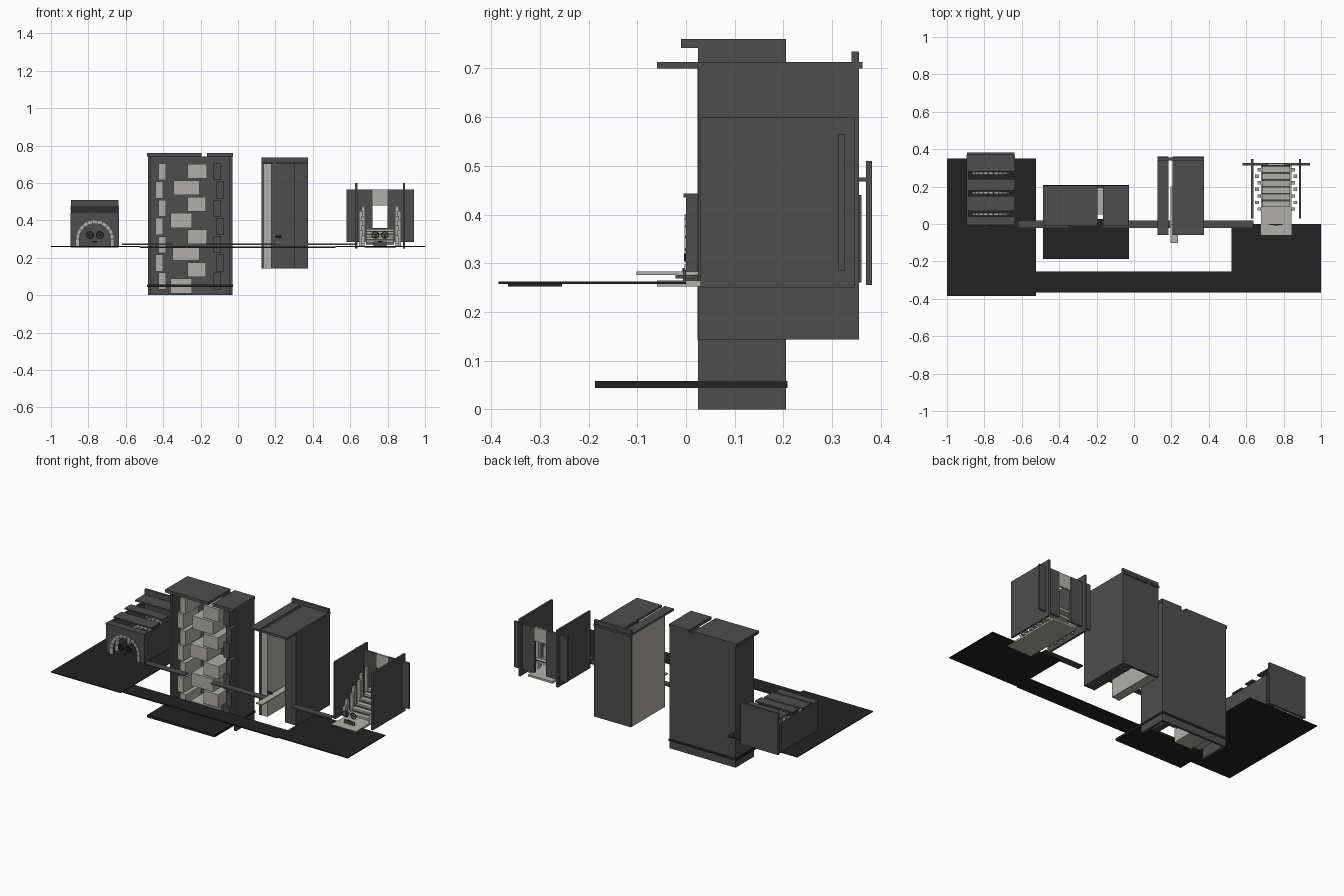
import bpy, bmesh, math
from mathutils import Matrix

old = bpy.data.objects.get("Cube")
if old:
    bpy.data.objects.remove(old)


def material(name, r, g, b):
    m = bpy.data.materials.new(name)
    m.use_nodes = True
    m.diffuse_color = (r, g, b, 1)
    m.node_tree.nodes["Principled BSDF"].inputs["Base Color"].default_value = (r, g, b, 1)
    return m


GREY = material("dark grey", 0.075, 0.075, 0.075)
PALE = material("pale stone", 0.44, 0.43, 0.40)
BLACK = material("near black", 0.016, 0.016, 0.016)


def finish(name, bm, mat):
    mesh = bpy.data.meshes.new(name)
    bmesh.ops.recalc_face_normals(bm, faces=bm.faces)
    bm.to_mesh(mesh)
    bm.free()
    mesh.materials.append(mat)
    ob = bpy.data.objects.new(name, mesh)
    bpy.context.collection.objects.link(ob)
    return ob


def add_box(bm, x, y, z):
    ctr = [(a + b) / 2 for a, b in (x, y, z)]
    size = [b - a for a, b in (x, y, z)]
    bmesh.ops.create_cube(bm, size=1, matrix=Matrix.Translation(ctr) @ Matrix.Diagonal((*size, 1)))


def box(name, x, y, z, mat=GREY):
    bm = bmesh.new()
    add_box(bm, x, y, z)
    return finish(name, bm, mat)


def prism(name, outline, y0, y1, mat):
    """Extrude an (x, z) outline along y."""
    bm = bmesh.new()
    face = bm.faces.new([bm.verts.new((x, y0, z)) for x, z in outline])
    out = bmesh.ops.extrude_face_region(bm, geom=[face])
    bmesh.ops.translate(bm, vec=(0, y1 - y0, 0), verts=[v for v in out["geom"] if isinstance(v, bmesh.types.BMVert)])
    return finish(name, bm, mat)


def arc(cx, cz, r, a0, a1, n):
    return [(cx + r * math.cos(a0 + (a1 - a0) * i / n), cz + r * math.sin(a0 + (a1 - a0) * i / n)) for i in range(n + 1)]


def twin_dials(name, cx, y, z):
    """Two small rings joined by a bar, standing on a foot."""
    bm = bmesh.new()
    for s in (-1, 1):
        c = cx + s * 0.026
        for r, R in ((0.0, 0.009), (0.014, 0.021)):
            for k in range(12):
                a, b = k * math.tau / 12, (k + 1) * math.tau / 12
                pts = arc(c, z, R, a, b, 1) + (arc(c, z, r, b, a, 1) if r else [(c, z)])
                bm.faces.new([bm.verts.new((px, y, pz)) for px, pz in pts])
    add_box(bm, (cx - 0.012, cx + 0.012), (y - 0.002, y + 0.002), (z - 0.04, z - 0.032))
    finish(name, bm, BLACK)


# Ground plates and connecting planks
box("left_ground", (-1, -0.525), (-0.385, 0.35), (0.257, 0.262), BLACK)
box("right_ground", (0.52, 1), (-0.365, 0), (0.257, 0.262), BLACK)
box("ground_walkway", (-0.525, 0.52), (-0.365, -0.255), (0.252, 0.259), BLACK)
for i, ends in enumerate(((-0.62, -0.35), (-0.17, 0.2), (0.375, 0.64))):
    box(f"plank_{i}", ends, (-0.022, 0.018), (0.269, 0.276))

# Vaulted house: walls, arched front, stepped roof slats
CX, SPRING, BASE = -0.765, 0.3, 0.26
L, R = -0.895, -0.635
for n, x in (("left", L), ("right", R - 0.01)):
    box(f"house_{n}_wall", (x, x + 0.01), (0, 0.36), (BASE, 0.44))
box("house_back_wall", (-0.893, -0.638), (0.37, 0.382), (0.255, 0.51))
opening = arc(CX, SPRING, 0.082, math.pi, 0, 16)
prism("house_front", [(L, BASE), (L, 0.44), (R, 0.44), (R, BASE), (CX + 0.082, BASE)]
      + opening[::-1] + [(CX - 0.082, BASE)], 0, 0.01, GREY)
for i, (y0, y1) in enumerate(((-0.005, 0.04), (0.07, 0.15), (0.18, 0.24), (0.28, 0.37))):
    z = 0.435 + 0.011 * i
    box(f"roof_slat_{i}", (L, R), (y0, y1), (z, z + 0.008))

# Stone arches along the vault
for i, y in enumerate((-0.003, 0.045, 0.16, 0.265)):
    for k in range(11):
        a, b = math.pi * (k + 0.08) / 11, math.pi * (k + 0.92) / 11
        prism(f"arch_{i}_stone_{k}", arc(CX, SPRING, 0.082, a, b, 2) + arc(CX, SPRING, 0.1, b, a, 2),
              y, y + 0.014, PALE)
    for s in (-1, 1):
        c = CX + s * 0.091
        box(f"arch_{i}_leg_{s}", (c - 0.009, c + 0.009), (y, y + 0.014), (BASE, SPRING - 0.002), PALE)
twin_dials("house_dials", CX, -0.005, 0.322)

# Tall shaft, open at front and bottom
box("shaft_left_wall", (-0.48, -0.465), (0.025, 0.205), (0, 0.742))
box("shaft_right_wall", (-0.045, -0.03), (0.025, 0.205), (0, 0.742))
box("shaft_back_wall", (-0.48, -0.03), (0.192, 0.205), (0, 0.742))
box("shaft_left_cap", (-0.487, -0.195), (-0.01, 0.205), (0.742, 0.76))
box("shaft_right_cap", (-0.165, -0.027), (-0.01, 0.205), (0.742, 0.76))
box("shaft_ledge", (-0.487, -0.027), (-0.187, 0.026), (0.044, 0.058), BLACK)
for n, x in (("left", -0.487), ("right", -0.037)):
    box(f"ledge_{n}_rim", (x, x + 0.01), (0.02, 0.205), (0.044, 0.058), BLACK)
box("ledge_back_rim", (-0.487, -0.027), (0.2, 0.208), (0.044, 0.058), BLACK)

# Blocks climbing the shaft
steps = ((-0.345, -0.25), (-0.27, -0.17), (-0.35, -0.205), (-0.27, -0.165))
for i in range(8):
    z = 0.01 + 0.0875 * i
    x = (-0.36, -0.245) if i % 4 == 0 else steps[i % 4]
    if i == 6:
        x = (-0.345, -0.205)
    elif i == 2:
        x = (-0.35, -0.205)
    box(f"climbing_block_{i}", x, (0.05, 0.192), (z, z + 0.078), PALE)
for i in range(7):
    z = 0.03 + 0.0975 * i
    shift = 0.016 * (i % 2)
    box(f"left_column_block_{i}", (-0.426 - shift, -0.386 - shift), (0.045, 0.192), (z, z + 0.09), PALE)
    box(f"right_column_block_{i}", (-0.13 + shift, -0.09 + shift), (0.045, 0.192), (z, z + 0.09))

# Narrow tower with pale inner wall
box("tower_pale_wall", (0.125, 0.18), (0.028, 0.34), (0.143, 0.7), PALE)
box("tower_left_trim", (0.125, 0.14), (0.024, 0.029), (0.143, 0.7))
box("tower_right_wall", (0.3, 0.375), (0.025, 0.34), (0.143, 0.7))
box("tower_back_wall", (0.125, 0.375), (0.34, 0.355), (0.143, 0.735))
box("tower_left_roof", (0.125, 0.185), (-0.06, 0.362), (0.7, 0.713))
box("tower_right_roof", (0.205, 0.375), (-0.06, 0.362), (0.7, 0.713))
box("tower_tongue", (0.195, 0.235), (-0.102, 0.2), (0.276, 0.283), PALE)
box("tower_handle", (0.2, 0.235), (-0.004, 0), (0.305, 0.32), BLACK)

# Shrine: floor, side walls, split back panel
SX = 0.76
box("shrine_floor", (0.678, 0.843), (-0.06, 0.325), (0.252, 0.264), PALE)
for n, s in (("left", 1), ("right", -1)):
    def span(a, b):
        return tuple(sorted((SX + s * a, SX + s * b)))
    box(f"shrine_{n}_side", span(0.122, 0.134), (0.03, 0.347), (0.25, 0.6))
    box(f"shrine_{n}_back", span(0.04, 0.18), (0.312, 0.326), (0.285, 0.565))
    # Pickets growing taller towards the back
    for i in range(7):
        y = 0.08 + 0.035 * i
        x = 0.09 + 0.012 * (i % 2)
        box(f"{n}_picket_{i}", span(x - 0.01, x + 0.01), (y - 0.009, y + 0.009),
            (0.26, 0.32 + 0.026 * i), PALE)
box("shrine_lintel", (0.72, 0.8), (0.312, 0.324), (0.48, 0.565), PALE)

# Shrine steps with dark edges
for i in range(6):
    y, z = 0.09 + 0.037 * i, 0.28 + 0.015 * i
    box(f"shrine_step_{i}", (0.685, 0.835), (y, y + 0.037), (z - 0.012, z), PALE)
    box(f"step_edge_{i}", (0.685, 0.835), (y + 0.03, y + 0.037), (z, z + 0.004))
twin_dials("shrine_dials", SX, -0.005, 0.322)
box("dial_foot", (0.725, 0.795), (-0.006, 0), (0.264, 0.286), GREY)
